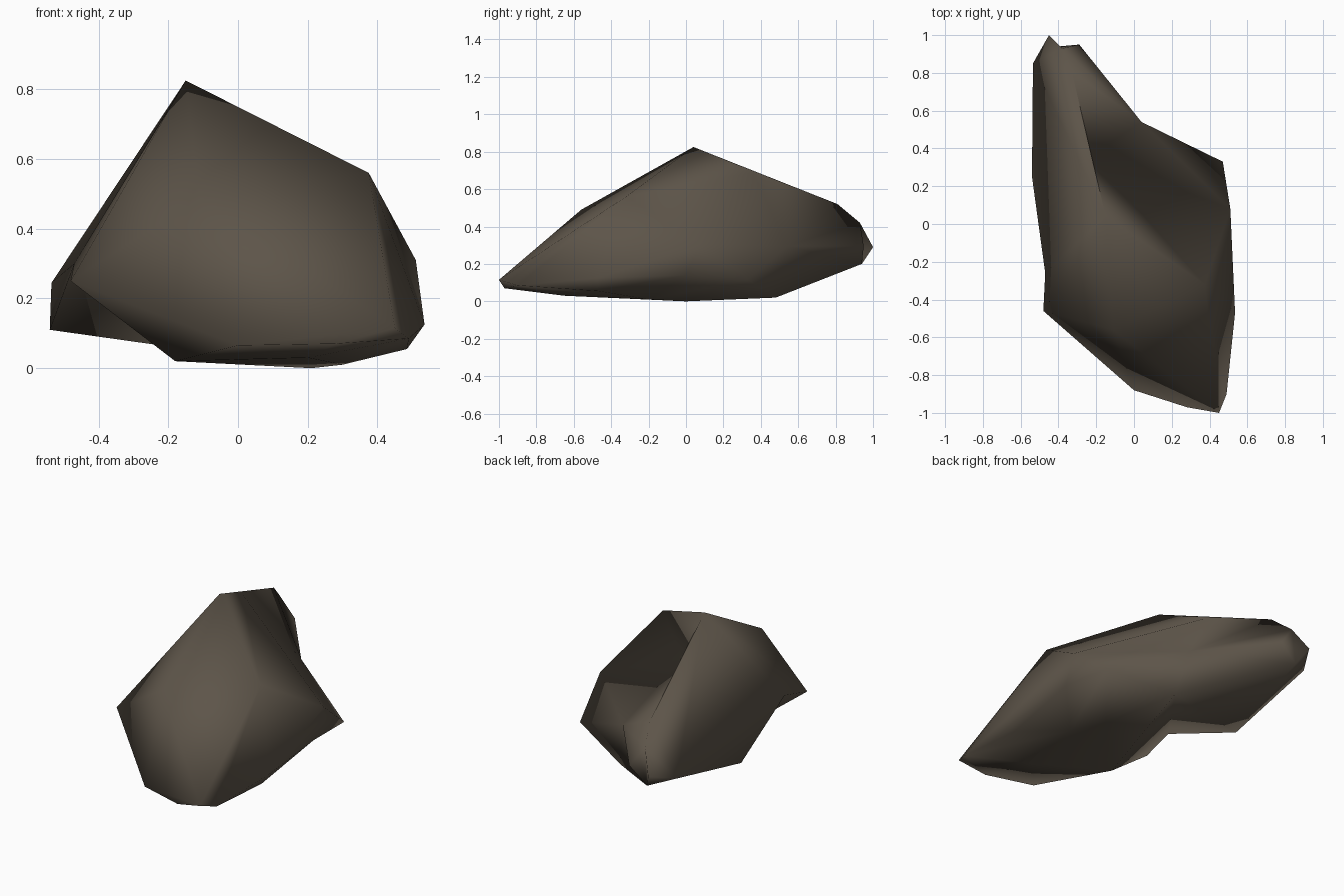
import bpy, bmesh
from mathutils import Vector

default = bpy.data.objects.get("Cube")
if default:
    bpy.data.objects.remove(default, do_unlink=True)

# Stone colour
stone = bpy.data.materials.new("dark_brown_stone")
stone.use_nodes = True
colour = (0.11, 0.09, 0.067, 1)
stone.diffuse_color = colour
bsdf = stone.node_tree.nodes["Principled BSDF"]
bsdf.inputs["Base Color"].default_value = colour
bsdf.inputs["Roughness"].default_value = 0.9

# Corners of the boulder
corners = {
    "peak": (-.15, .04, .825), "left_shoulder": (.375, -.32, .56), "brow": (-.11, -.56, .49),
    "tail_top": (-.33, .81, .52), "tail_back": (-.38, .93, .42), "tail_tip": (-.45, 1, .29),
    "tail_left": (-.29, .95, .295), "tail_right": (-.535, .85, .245),
    "left_upper": (.51, .08, .31), "left_rear": (.47, .33, .115),
    "left_front": (.535, -.47, .125), "left_foot": (.485, -.47, .055),
    "right_front": (-.48, -.46, .25), "right_rear": (-.54, .25, .11),
    "tip": (.45, -1, .115), "tip_left": (.49, -.9, .085),
    "tip_right": (.28, -.97, .07), "chin": (0, -.88, .065),
    "base": (.21, 0, 0), "base_left": (.3, -.2, .01), "base_right": (-.18, -.41, .02),
    "base_front": (.2, -.65, .03), "base_rear": (.1, .48, .02)}

# Hollows: a corner placed outside the skin, then pushed inwards
hollows = {
    "tail_notch": ((.13, .67, .3), (.04, .54, .295)),
    "tail_nick": ((-.37, .99, .19), (-.40, .94, .2)),
    "crest_dip": ((-.13, .43, .79), (-.23, .36, .69)),
    "right_hollow": ((-.56, -.2, .26), (-.47, -.26, .3)),
    "left_dent": ((.55, 0, .135), (.5, 0, .14))}

# Creases turned across their two facets so the hollows reach the underside
turned = [("left_rear", "tail_nick"), ("tail_left", "tail_tip"),
          ("right_front", "right_rear"), ("base_right", "right_rear"),
          ("left_rear", "left_foot")]

bm = bmesh.new()
verts = {name: bm.verts.new(point) for name, point in corners.items()}
verts.update({name: bm.verts.new(start) for name, (start, end) in hollows.items()})

# Wrap the corners in a faceted skin, turn the creases, press in the hollows
bmesh.ops.convex_hull(bm, input=bm.verts[:])
bmesh.ops.triangulate(bm, faces=bm.faces[:])
for a, b in turned:
    edge = bm.edges.get((verts[a], verts[b]))
    if edge:
        bmesh.utils.edge_rotate(edge)
for name, (start, end) in hollows.items():
    verts[name].co = Vector(end)
bmesh.ops.delete(bm, geom=[v for v in bm.verts if not v.link_faces], context='VERTS')
bmesh.ops.recalc_face_normals(bm, faces=bm.faces[:])
for face in bm.faces:
    face.smooth = True

mesh = bpy.data.meshes.new("boulder")
bm.to_mesh(mesh)
bm.free()
mesh.materials.append(stone)
boulder = bpy.data.objects.new("boulder", mesh)
bpy.context.collection.objects.link(boulder)
